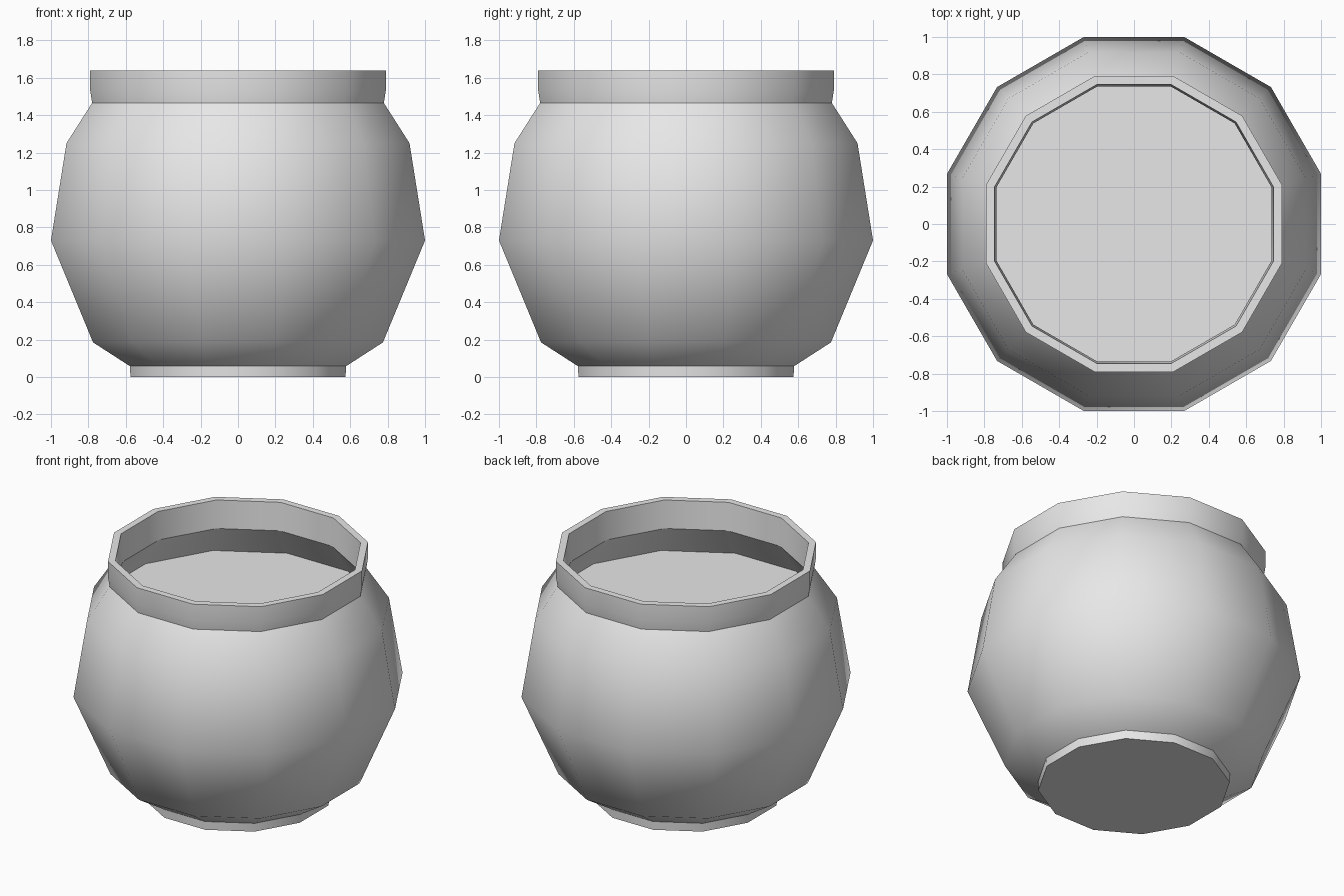
import bpy
import bmesh
from math import cos, sin, pi, radians

SIDES = 12

cube = bpy.data.objects.get("Cube")
if cube:
    bpy.data.objects.remove(cube, do_unlink=True)

clay = bpy.data.materials.new("light_grey")
clay.use_nodes = True
clay.diffuse_color = (0.8, 0.8, 0.8, 1)
clay.node_tree.nodes["Principled BSDF"].inputs["Base Color"].default_value = (0.8, 0.8, 0.8, 1)


def lathe(name, profile, closed=False, cap_first=False, cap_last=False):
    """Turn (half width across flats, z) points around the z axis."""
    bm = bmesh.new()
    rings = []
    for flat, z in profile:
        r = flat / cos(pi / SIDES)
        angles = [(k + 0.5) * 2 * pi / SIDES for k in range(SIDES)]
        rings.append([bm.verts.new((r * cos(a), r * sin(a), z)) for a in angles])
    pairs = list(zip(rings, rings[1:]))
    if closed:
        pairs.append((rings[-1], rings[0]))
    for low, high in pairs:
        for k in range(SIDES):
            n = (k + 1) % SIDES
            bm.faces.new((low[k], low[n], high[n], high[k]))
    if cap_first:
        bm.faces.new(rings[0][::-1])
    if cap_last:
        bm.faces.new(rings[-1])
    mesh = bpy.data.meshes.new(name)
    bm.to_mesh(mesh)
    bm.free()
    mesh.materials.append(clay)
    mesh.shade_smooth()
    mesh.set_sharp_from_angle(angle=radians(40))
    obj = bpy.data.objects.new(name, mesh)
    bpy.context.collection.objects.link(obj)
    return obj


# Foot with a flat underside
lathe("foot", [(0.575, 0), (0.578, 0.058)], cap_first=True)

# Round belly
lathe("body", [(0.578, 0.058), (0.775, 0.185), (1.0, 0.73), (0.917, 1.25), (0.78, 1.465)])

# Collar around the mouth
lathe("rim", [(0.78, 1.465), (0.79, 1.53), (0.79, 1.64), (0.745, 1.64), (0.735, 1.45)], closed=True)

# Inside of the shoulder, down to the filling
lathe("inner_wall", [(0.735, 1.45), (0.86, 1.24)])

# Flat filling inside the pot
lathe("filling", [(0.86, 1.24)], cap_last=True)
